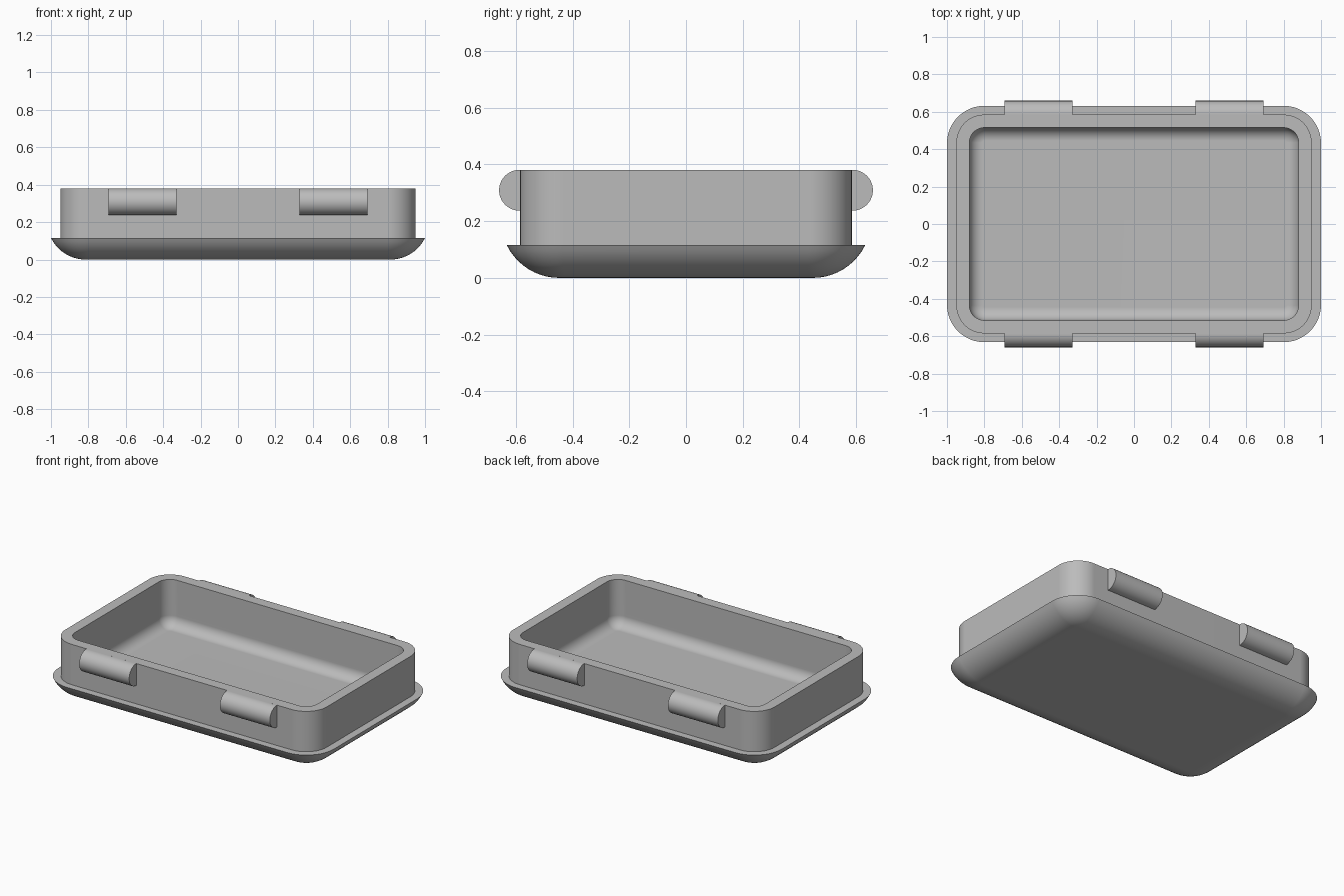
import bpy, bmesh
from math import sin, cos, pi, asin

cube = bpy.data.objects.get("Cube")
if cube:
    bpy.data.objects.remove(cube, do_unlink=True)

grey = bpy.data.materials.new("plain grey")
grey.use_nodes = True
GREY = (0.5, 0.5, 0.5, 1)
grey.diffuse_color = GREY
grey.node_tree.nodes["Principled BSDF"].inputs["Base Color"].default_value = GREY


def rounded_ring(bm, half_x, half_y, radius, z, steps=12):
    """Loop of vertices around a rounded rectangle."""
    ring = []
    for corner, (sx, sy) in enumerate([(1, 1), (-1, 1), (-1, -1), (1, -1)]):
        for i in range(steps + 1):
            a = (corner + i / steps) * pi / 2
            ring.append(bm.verts.new((sx * (half_x - radius) + radius * cos(a),
                                      sy * (half_y - radius) + radius * sin(a), z)))
    return ring


def loft(bm, rings):
    """Closed solid through a list of rings."""
    for a, b in zip(rings, rings[1:]):
        n = len(a)
        for i in range(n):
            j = (i + 1) % n
            bm.faces.new((a[i], a[j], b[j], b[i]))
    bm.faces.new(list(reversed(rings[0])))
    bm.faces.new(rings[-1])


def finish(bm, name):
    bmesh.ops.recalc_face_normals(bm, faces=bm.faces)
    mesh = bpy.data.meshes.new(name)
    bm.to_mesh(mesh)
    bm.free()
    mesh.materials.append(grey)
    obj = bpy.data.objects.new(name, mesh)
    bpy.context.collection.objects.link(obj)
    bpy.ops.object.select_all(action='DESELECT')
    obj.select_set(True)
    bpy.context.view_layer.objects.active = obj
    bpy.ops.object.shade_smooth_by_angle(angle=pi / 6)
    weighted = obj.modifiers.new("even shading", 'WEIGHTED_NORMAL')
    weighted.keep_sharp = True
    return obj


# Tray: curved underside, flat flange, upright wall, rim and hollow inside
TOP, FLANGE, FLOOR = 0.381, 0.116, 0.075
bm = bmesh.new()
rings = []

BELLY = 0.206
INSET = 0.185
sweep = asin(INSET / BELLY)
for i in range(11):
    a = sweep * i / 10
    inset = INSET - BELLY * sin(a)
    z = FLANGE if i == 10 else BELLY * (1 - cos(a))
    rings.append(rounded_ring(bm, 1 - inset, 0.632 - inset, 0.2 - inset, z))

for z in (FLANGE, TOP):
    rings.append(rounded_ring(bm, 0.95, 0.585, 0.15, z))

FILLET = 0.07
rings.append(rounded_ring(bm, 0.88, 0.515, 0.08, TOP))
for i in range(9):
    a = pi / 2 * i / 8
    inset = FILLET * (1 - cos(a))
    rings.append(rounded_ring(bm, 0.88 - inset, 0.515 - inset, 0.08 - inset,
                              FLOOR + FILLET * (1 - sin(a))))
loft(bm, rings)
finish(bm, "tray")

# Half-round lugs, two on the front and two on the back
LUG = 0.072
for side, sy in (("front", -1), ("back", 1)):
    for hand, sx in (("left", 1), ("right", -1)):
        bm = bmesh.new()
        ends = []
        for x in (0.33, 0.693):
            arc = [(0.587 + LUG * cos(a), TOP - LUG + LUG * sin(a))
                   for a in (pi * (i / 24 - 0.5) for i in range(25))]
            profile = [(0.56, TOP - 2 * LUG)] + arc + [(0.56, TOP - 0.0005)]
            ends.append([bm.verts.new((sx * x, sy * y, z)) for y, z in profile])
        loft(bm, ends)
        finish(bm, f"{side}_{hand}_lug")
